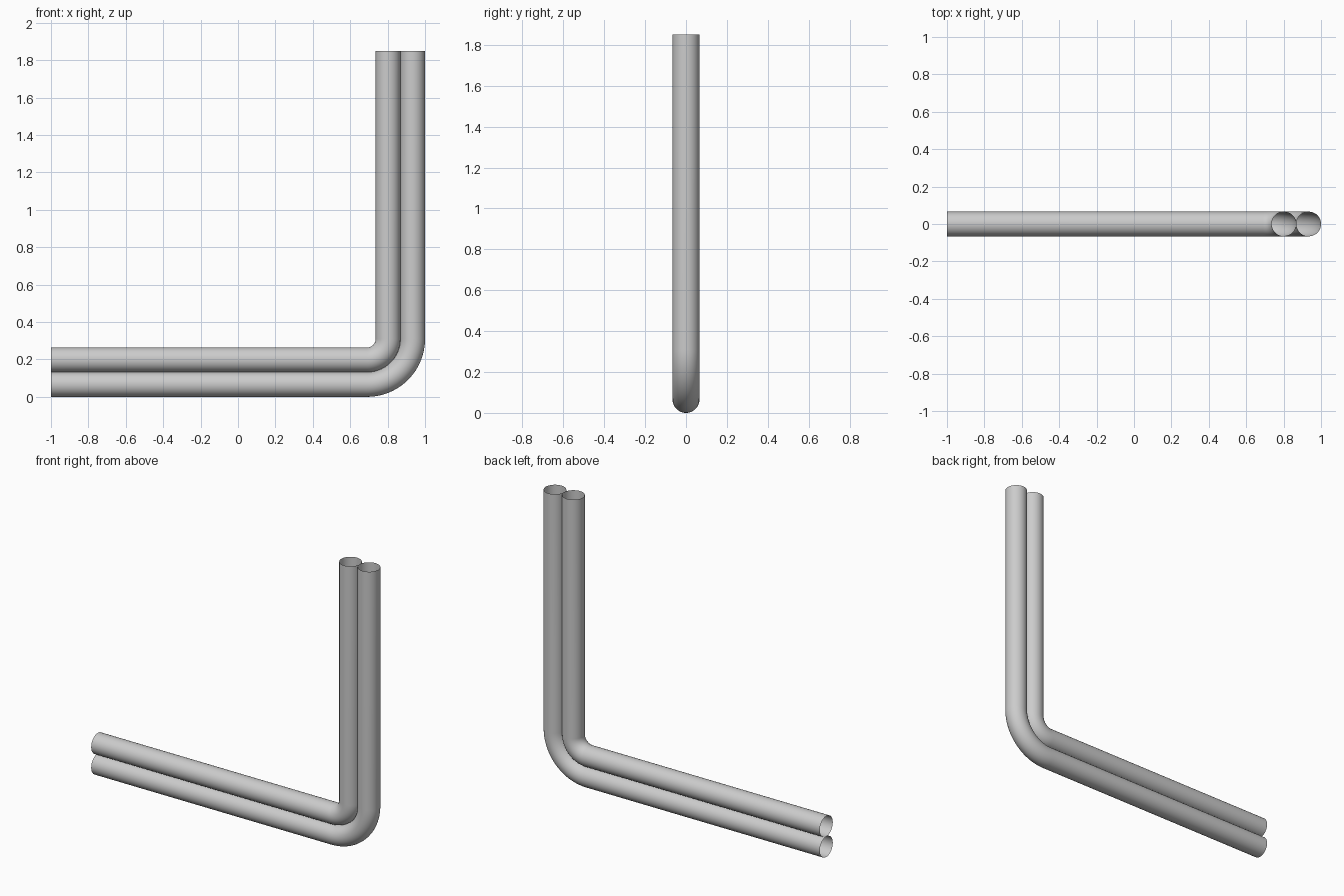
import bpy, bmesh
from math import sin, cos, pi
from mathutils import Vector

if "Cube" in bpy.data.objects:
    bpy.data.objects.remove(bpy.data.objects["Cube"])

PIPE_R = 0.066          # pipe radius
BEND = Vector((0.69, 0, 0.31))   # shared centre of both elbows
LEFT, TOP = -1.0, 1.85  # open pipe ends
SIDES, STEPS = 48, 24


def pipe(name, bend_r):
    # path stations: (centre, outward direction)
    down, right = Vector((0, 0, -1)), Vector((1, 0, 0))
    path = [(Vector((LEFT, 0, BEND.z - bend_r)), down)]
    for i in range(STEPS + 1):
        a = pi / 2 * i / STEPS
        out = down * cos(a) + right * sin(a)
        path.append((BEND + out * bend_r, out))
    path.append((Vector((BEND.x + bend_r, 0, TOP)), right))

    # sweep an open tube along the path
    bm = bmesh.new()
    side = Vector((0, 1, 0))
    rings = []
    for centre, out in path:
        rings.append([bm.verts.new(centre + PIPE_R * (
            out * cos(2 * pi * k / SIDES) + side * sin(2 * pi * k / SIDES)))
            for k in range(SIDES)])
    for r0, r1 in zip(rings, rings[1:]):
        for k in range(SIDES):
            n = (k + 1) % SIDES
            f = bm.faces.new((r0[k], r1[k], r1[n], r0[n]))
            f.smooth = True
    # make the shell face outwards
    bm.normal_update()
    f = bm.faces[0] if not bm.faces.ensure_lookup_table() else None
    if f.normal.dot(f.calc_center_median() - Vector((f.calc_center_median().x, 0, path[0][0].z))) < 0:
        bmesh.ops.reverse_faces(bm, faces=bm.faces[:])
    mesh = bpy.data.meshes.new(name)
    bm.to_mesh(mesh)
    bm.free()
    obj = bpy.data.objects.new(name, mesh)
    bpy.context.collection.objects.link(obj)


# two touching, concentric bent pipes
pipe("outer_pipe", BEND.z - PIPE_R)
pipe("inner_pipe", BEND.z - 3 * PIPE_R)
